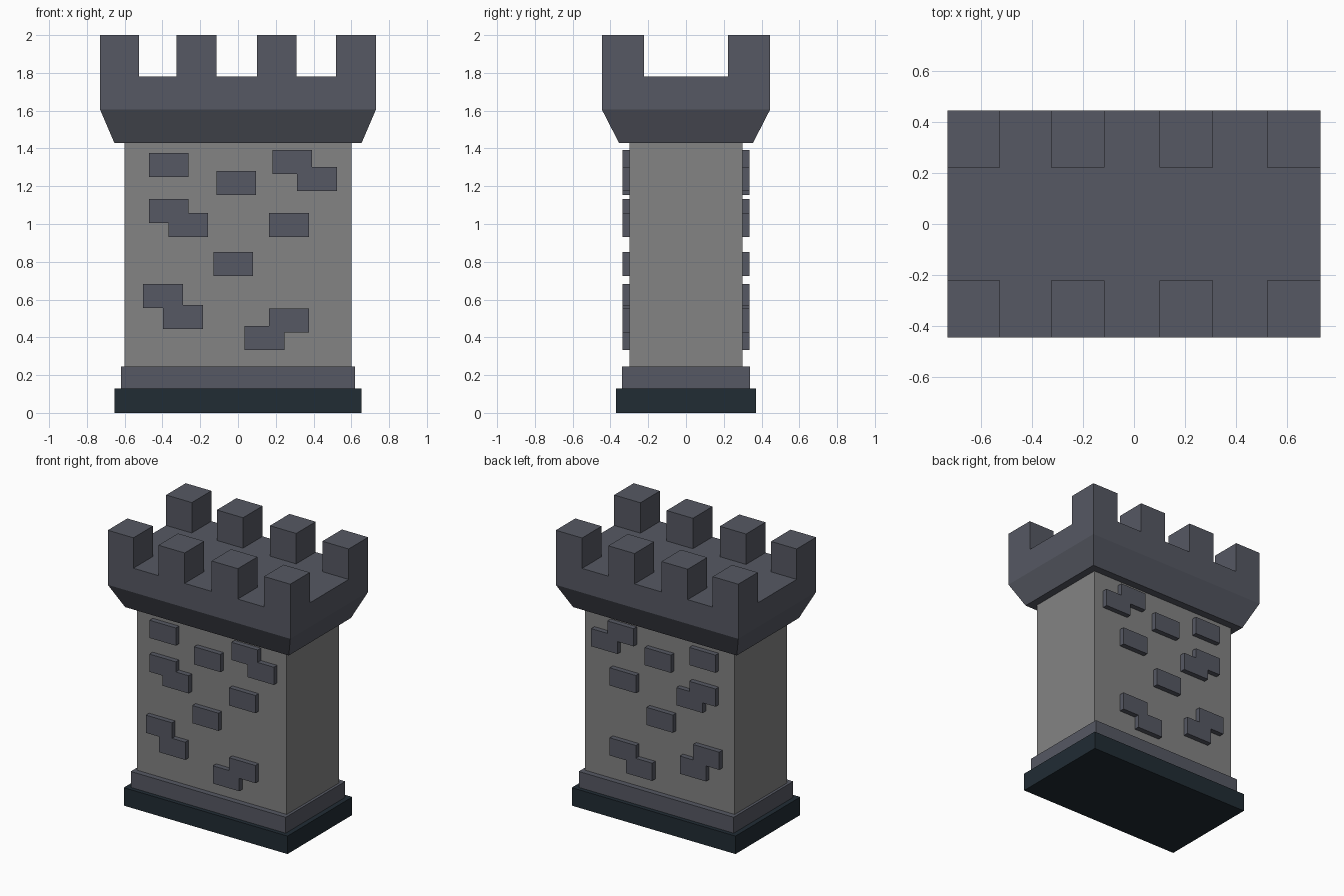
import bpy
import bmesh

if "Cube" in bpy.data.objects:
    bpy.data.objects.remove(bpy.data.objects["Cube"], do_unlink=True)


def material(name, rgb):
    mat = bpy.data.materials.new(name)
    mat.use_nodes = True
    mat.diffuse_color = (*rgb, 1)
    mat.node_tree.nodes["Principled BSDF"].inputs["Base Color"].default_value = (*rgb, 1)
    return mat


wall_grey = material("wall grey", (0.227, 0.227, 0.227))
slate = material("slate stone", (0.093, 0.099, 0.125))
dark_base = material("dark base", (0.015, 0.025, 0.034))


def finish(bm, name, mat):
    bmesh.ops.recalc_face_normals(bm, faces=bm.faces[:])
    mesh = bpy.data.meshes.new(name)
    bm.to_mesh(mesh)
    bm.free()
    mesh.materials.append(mat)
    obj = bpy.data.objects.new(name, mesh)
    bpy.context.collection.objects.link(obj)
    return obj


def loft(levels):
    """Closed solid through centred rectangles given as (half_x, half_y, z)."""
    bm = bmesh.new()
    corners = [(-1, -1), (1, -1), (1, 1), (-1, 1)]
    rings = [[bm.verts.new((sx * hx, sy * hy, z)) for sx, sy in corners]
             for hx, hy, z in levels]
    for low, high in zip(rings, rings[1:]):
        for i in range(4):
            j = (i + 1) % 4
            bm.faces.new((low[i], low[j], high[j], high[i]))
    bm.faces.new(rings[0][::-1])
    bm.faces.new(rings[-1])
    return bm


# Stepped footing and wall
finish(loft([(0.655, 0.37, 0), (0.655, 0.37, 0.13)]), "base_slab", dark_base)
finish(loft([(0.62, 0.34, 0.13), (0.62, 0.34, 0.245)]), "plinth", slate)
finish(loft([(0.6, 0.3, 0.245), (0.6, 0.3, 1.43)]), "wall", wall_grey)

# Flared crown: cut the roof into a grid, then raise the battlements
deck, top = 1.78, 2.0
bm = loft([(0.655, 0.355, 1.43), (0.73, 0.445, 1.605), (0.73, 0.445, deck)])
cuts = [((x, 0, 0), (1, 0, 0)) for x in (-0.525, -0.325, -0.115, 0.1, 0.31, 0.52)]
cuts += [((0, y, 0), (0, 1, 0)) for y in (-0.222, 0.222)]
for point, normal in cuts:
    bmesh.ops.bisect_plane(bm, geom=bm.verts[:] + bm.edges[:] + bm.faces[:],
                           plane_co=point, plane_no=normal)
bm.normal_update()
columns = (-0.62, -0.22, 0.2, 0.62)
merlons = []
for face in bm.faces:
    c = face.calc_center_median()
    if c.z > deck - 0.001 and abs(c.y) > 0.23 and any(abs(c.x - x) < 0.05 for x in columns):
        merlons.append(face)
raised = bmesh.ops.extrude_face_region(bm, geom=merlons)["geom"]
for v in raised:
    if isinstance(v, bmesh.types.BMVert):
        v.co.z = top
bmesh.ops.dissolve_limit(bm, angle_limit=0.01, verts=bm.verts[:], edges=bm.edges[:])
finish(bm, "battlement_crown", slate)


# Raised bricks, single or stepped pairs, repeated on the back
BRICK_W, BRICK_H = 0.21, 0.128


def brick(name, x, z, dx=0, dz=0):
    w, h, s = BRICK_W / 2, BRICK_H / 2, (1 if dx >= 0 else -1)
    d = abs(dx)
    if d:
        outline = [(-w, h), (w, h), (w, h - dz), (w + d, h - dz),
                   (w + d, -h - dz), (d - w, -h - dz), (d - w, -h), (-w, -h)]
    else:
        outline = [(-w, h), (w, h), (w, -h), (-w, -h)]
    bm = bmesh.new()
    face = bm.faces.new([bm.verts.new((x + s * px, -0.3, z + pz)) for px, pz in outline])
    front = bmesh.ops.extrude_face_region(bm, geom=[face], use_keep_orig=True)["geom"]
    bmesh.ops.translate(bm, vec=(0, -0.037, 0),
                        verts=[v for v in front if isinstance(v, bmesh.types.BMVert)])
    obj = finish(bm, name, slate)
    mirror = obj.modifiers.new("front and back", 'MIRROR')
    mirror.use_axis = (False, True, False)
    mirror.use_mirror_merge = False


singles = [(-0.367, 1.313), (-0.01, 1.217), (0.27, 0.995), (-0.025, 0.788)]
pairs = [(0.288, 1.329, 0.13, 0.09), (-0.367, 1.068, 0.103, 0.073),
         (-0.397, 0.619, 0.106, 0.112), (0.27, 0.489, -0.13, 0.093)]
for i, spot in enumerate(singles):
    brick(f"single_brick_{i + 1}", *spot)
for i, spot in enumerate(pairs):
    brick(f"stepped_bricks_{i + 1}", *spot)
